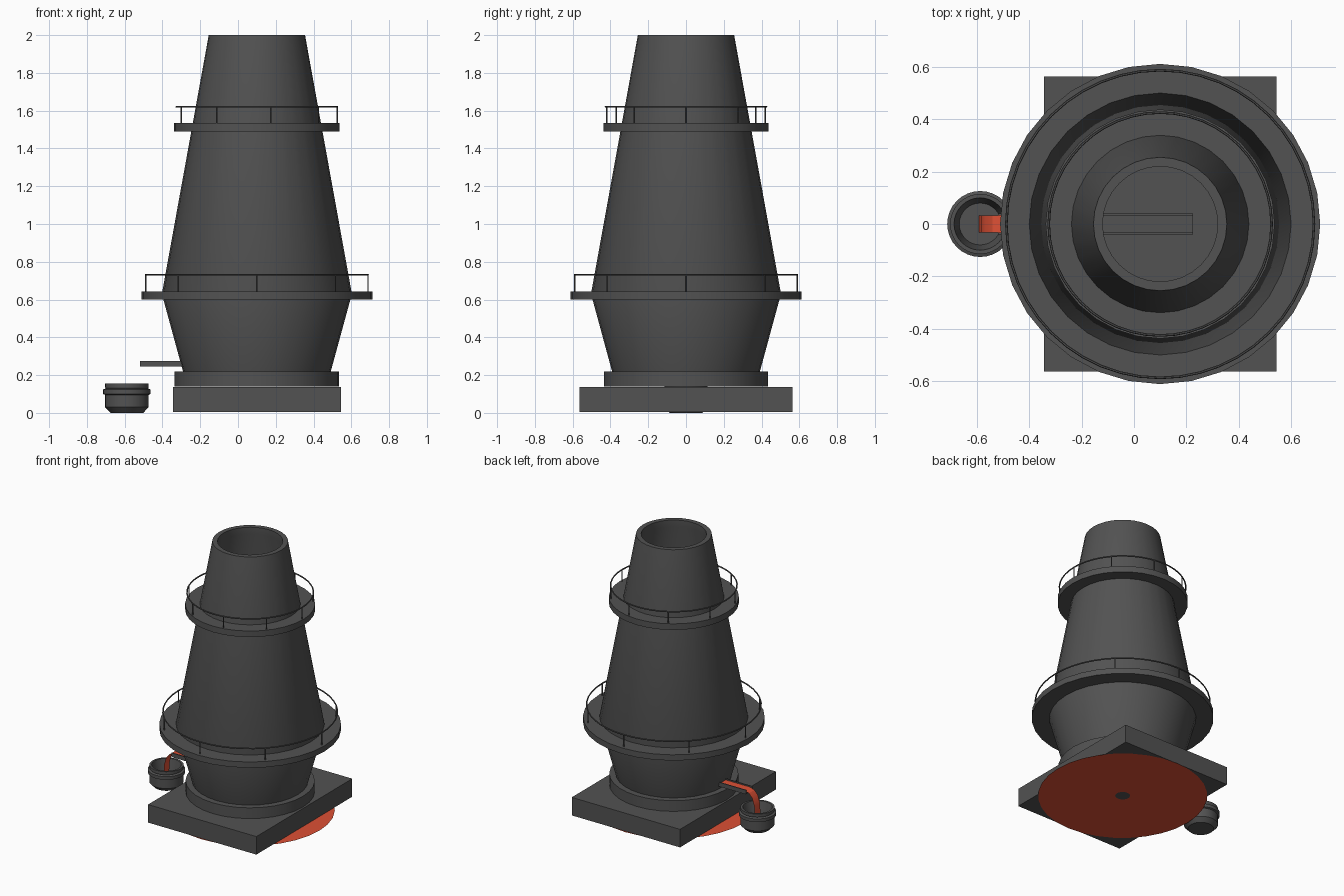
import bpy, bmesh, math

if "Cube" in bpy.data.objects:
    bpy.data.objects.remove(bpy.data.objects["Cube"])

CX = 0.10      # furnace axis
LX = -0.588    # ladle axis


def material(name, colour):
    m = bpy.data.materials.new(name)
    m.diffuse_color = colour
    m.use_nodes = True
    m.node_tree.nodes["Principled BSDF"].inputs["Base Color"].default_value = m.diffuse_color
    return m


IRON = material("dark_iron", (0.085, 0.085, 0.085, 1))
MOLTEN = material("molten_orange", (0.72, 0.08, 0.035, 1))


def finish(name, bm, mat, smooth=True):
    bmesh.ops.remove_doubles(bm, verts=bm.verts, dist=1e-5)
    bmesh.ops.recalc_face_normals(bm, faces=bm.faces)
    me = bpy.data.meshes.new(name)
    bm.to_mesh(me)
    bm.free()
    me.materials.append(mat)
    ob = bpy.data.objects.new(name, me)
    bpy.context.collection.objects.link(ob)
    if smooth:
        bpy.ops.object.select_all(action='DESELECT')
        ob.select_set(True)
        bpy.context.view_layer.objects.active = ob
        bpy.ops.object.shade_smooth_by_angle(angle=math.radians(30))
    return ob


def lathe(name, profile, x=CX, segs=32, mat=IRON, closed=False):
    """Spin (radius, z) points about the vertical axis at x."""
    bm = bmesh.new()
    vs = [bm.verts.new((x + r, 0, z)) for r, z in profile]
    pairs = list(zip(vs, vs[1:])) + ([(vs[-1], vs[0])] if closed else [])
    es = [bm.edges.new(p) for p in pairs]
    bmesh.ops.spin(bm, geom=vs + es, cent=(x, 0, 0), axis=(0, 0, 1),
                   angle=math.tau, steps=segs, use_merge=True)
    return finish(name, bm, mat)


def extrude_profile(name, points, axis, a, b, mat, closed=True):
    """Sweep a 2D profile straight along x or y."""
    bm = bmesh.new()

    def place(p, t):
        return (t, p[0], p[1]) if axis == 'x' else (p[0], t, p[1])
    va = [bm.verts.new(place(p, a)) for p in points]
    vb = [bm.verts.new(place(p, b)) for p in points]
    n = len(points)
    for i in range(n if closed else n - 1):
        j = (i + 1) % n
        bm.faces.new((va[i], va[j], vb[j], vb[i]))
    if closed:
        bm.faces.new(va)
        bm.faces.new(vb)
    return finish(name, bm, mat, smooth=not closed)


def gallery(label, inner, outer, z0, z1, rail_r, rail_z, posts):
    # walkway ring
    lathe(label + "_walkway", [(inner, z0), (outer, z0), (outer, z1), (inner, z1)],
          closed=True)
    # handrail
    bpy.ops.mesh.primitive_torus_add(major_radius=rail_r, minor_radius=0.005,
                                     major_segments=48, minor_segments=6,
                                     location=(CX, 0, rail_z))
    rail = bpy.context.object
    rail.name = label + "_handrail"
    rail.data.materials.append(IRON)
    bpy.ops.object.shade_smooth_by_angle()
    # posts
    for i in range(posts):
        a = math.tau * i / posts
        bpy.ops.mesh.primitive_cylinder_add(
            vertices=6, radius=0.004, depth=rail_z - z1,
            location=(CX + rail_r * math.cos(a), rail_r * math.sin(a), (rail_z + z1) / 2))
        post = bpy.context.object
        post.name = f"{label}_rail_post_{i + 1}"
        post.data.materials.append(IRON)


# foundation slab
extrude_profile("foundation", [(-0.345, 0.004), (0.545, 0.004), (0.545, 0.138), (-0.345, 0.138)],
                'y', -0.563, 0.563, IRON)

# flat molten glow disc under the slab, open in the middle
lathe("glow_disc", [(0.05, 0.001), (0.57, 0.001)], mat=MOLTEN)

# base collar
lathe("base_collar", [(0, 0.14), (0.435, 0.14), (0.435, 0.22), (0, 0.22)])

# hollow furnace stack: flared hearth, then long taper to the mouth
lathe("furnace_stack", [(0.39, 0.215), (0.503, 0.63), (0.255, 2.0), (0.22, 2.0),
                        (0.22, 1.95), (0.46, 0.63), (0.35, 0.215)], closed=True)

# two railed galleries
gallery("lower_gallery", 0.48, 0.612, 0.60, 0.643, 0.588, 0.732, 8)
gallery("upper_gallery", 0.32, 0.438, 1.49, 1.535, 0.426, 1.62, 9)

# tapping trough (U section)
extrude_profile("tapping_trough",
                [(-0.04, 0.245), (0.04, 0.245), (0.04, 0.276), (0.033, 0.276),
                 (0.033, 0.254), (-0.033, 0.254), (-0.033, 0.276), (-0.04, 0.276)],
                'x', -0.52, 0.225, IRON)

# molten sheet running along the trough and falling into the ladle
extrude_profile("molten_stream",
                [(-0.27, 0.267), (-0.50, 0.267), (-0.54, 0.256), (-0.568, 0.225),
                 (-0.584, 0.17), (-0.592, 0.06)],
                'y', -0.033, 0.033, MOLTEN, closed=False)

# ladle with band and lip
lathe("ladle", [(0, 0), (0.086, 0), (0.115, 0.03), (0.115, 0.095), (0.126, 0.10),
                (0.126, 0.124), (0.112, 0.13), (0.115, 0.135), (0.115, 0.155),
                (0.10, 0.155), (0.08, 0.05), (0, 0.05)], x=LX)
